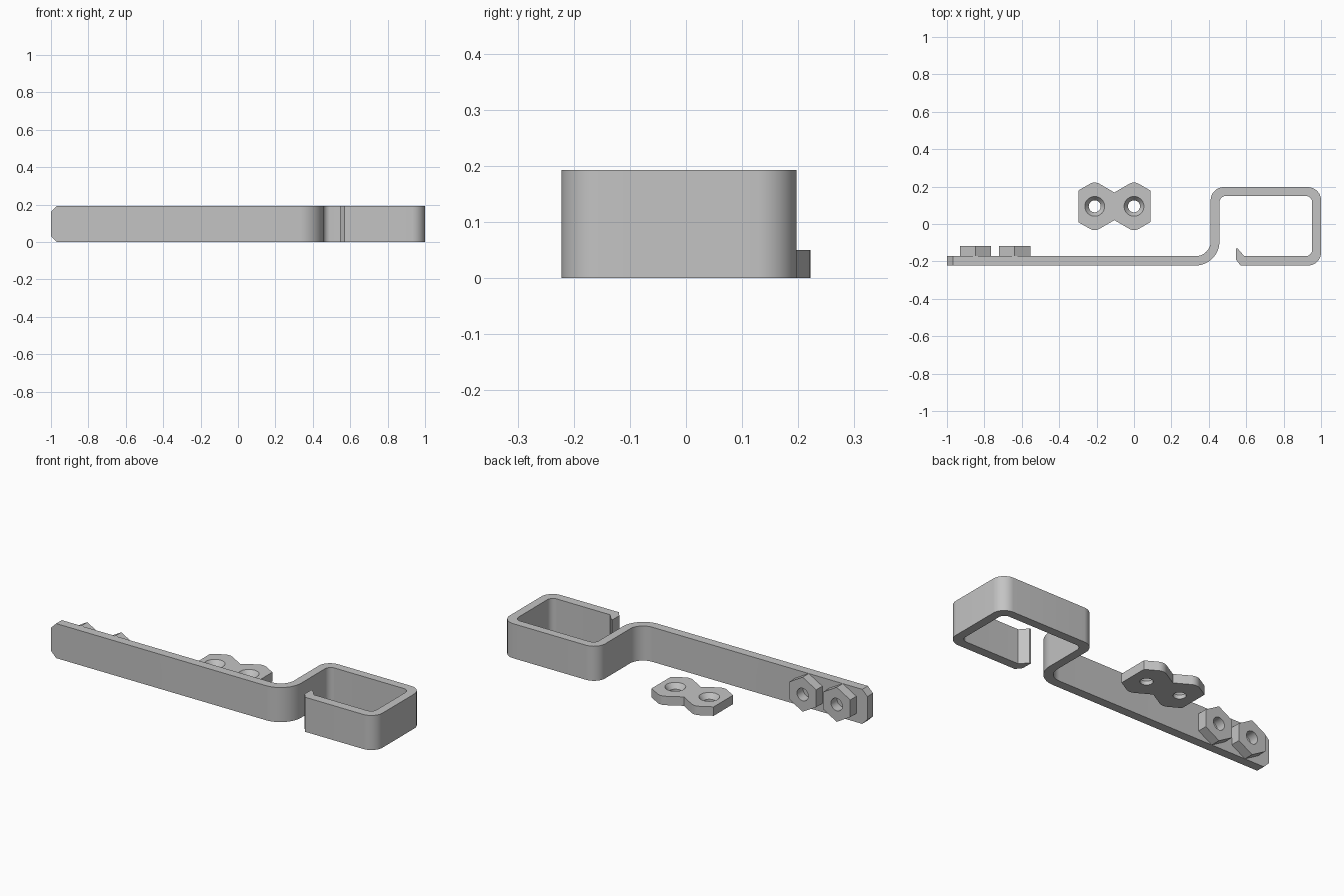
import bpy, bmesh, math
from mathutils import Matrix, Vector

if "Cube" in bpy.data.objects:
    bpy.data.objects.remove(bpy.data.objects["Cube"])

H = 0.193            # strip height
BACK = -0.172        # rear face of the straight strip
grey = bpy.data.materials.new("plain_grey")
grey.diffuse_color = (0.55, 0.55, 0.55, 1)
grey.use_nodes = True
grey.node_tree.nodes["Principled BSDF"].inputs["Base Color"].default_value = grey.diffuse_color


def finish(name, bm, smooth=True):
    bmesh.ops.recalc_face_normals(bm, faces=bm.faces)
    me = bpy.data.meshes.new(name)
    bm.to_mesh(me)
    bm.free()
    me.materials.append(grey)
    ob = bpy.data.objects.new(name, me)
    bpy.context.collection.objects.link(ob)
    if smooth:
        shade(ob)
    return ob


def select(ob):
    bpy.ops.object.select_all(action='DESELECT')
    ob.select_set(True)
    bpy.context.view_layer.objects.active = ob


def shade(ob):
    select(ob)
    bpy.ops.object.shade_smooth_by_angle(angle=math.radians(25))


def fillet(corners, steps=10):
    """Round each (x, y, radius) corner of a closed outline."""
    out = []
    for i, (x, y, r) in enumerate(corners):
        p = Vector((x, y))
        if r == 0:
            out.append(p)
            continue
        a = (Vector(corners[i - 1][:2]) - p).normalized()
        b = (Vector(corners[(i + 1) % len(corners)][:2]) - p).normalized()
        half = a.angle(b) / 2
        c = p + (a + b).normalized() * (r / math.sin(half))
        t0 = p + a * (r / math.tan(half)) - c
        t1 = p + b * (r / math.tan(half)) - c
        for k in range(steps + 1):
            out.append(c + t0.lerp(t1, k / steps).normalized() * r if 0 < k < steps
                       else c + (t0 if k == 0 else t1))
    return out


def extrude(points, height):
    bm = bmesh.new()
    f = bm.faces.new([bm.verts.new((p[0], p[1], 0)) for p in points])
    top = bmesh.ops.extrude_face_region(bm, geom=[f])
    bmesh.ops.translate(bm, vec=(0, 0, height),
                        verts=[v for v in top["geom"] if isinstance(v, bmesh.types.BMVert)])
    return bm


def lathe(bm, profile, centre, sides=40):
    """Closed solid of stacked rings given as (radius, z)."""
    rings = []
    for r, z in profile:
        rings.append([bm.verts.new((centre[0] + r * math.cos(2 * math.pi * k / sides),
                                    centre[1] + r * math.sin(2 * math.pi * k / sides), z))
                      for k in range(sides)])
    for lo, hi in zip(rings, rings[1:]):
        for k in range(sides):
            n = (k + 1) % sides
            bm.faces.new((lo[k], lo[n], hi[n], hi[k]))
    bm.faces.new(rings[0][::-1])
    bm.faces.new(rings[-1])


def drill(ob, profile, centres):
    bm = bmesh.new()
    for c in centres:
        lathe(bm, profile, c)
    cutter = finish("hole_cutter", bm, False)
    cutter.hide_render = True
    mod = ob.modifiers.new("holes", 'BOOLEAN')
    mod.operation, mod.solver, mod.object = 'DIFFERENCE', 'EXACT', cutter
    select(ob)
    bpy.ops.object.modifier_apply(modifier=mod.name)
    bpy.data.objects.remove(cutter)
    shade(ob)


# Bent strip: straight arm, neck, square loop and small catch lip
strip = extrude(fillet([
    (-1, -0.222, 0), (0.457, -0.222, 0.128),
    (0.457, 0.15, 0.035), (0.953, 0.15, 0.035), (0.953, BACK, 0.035),
    (0.59, BACK, 0), (0.553, -0.13, 0), (0.545, -0.13, 0),
    (0.545, -0.19, 0), (0.57, -0.222, 0),
    (1, -0.222, 0.07), (1, 0.197, 0.07), (0.41, 0.197, 0.07),
    (0.41, BACK, 0.08), (-1, BACK, 0)]), H)
# Chamfer the upper and lower corners of the free end
ends = [e for e in strip.edges
        if all(v.co.x < -0.999 for v in e.verts)
        and abs(e.verts[0].co.z - e.verts[1].co.z) < 1e-5]
bmesh.ops.bevel(strip, geom=ends, offset=0.032, segments=1, affect='EDGES')
finish("bent_strip", strip)

# Two hexagonal bosses on the rear of the arm, points up and down
R = H / 2
for i, x in enumerate((-0.848, -0.638)):
    hexagon = [(R * math.sin(k * math.pi / 3), R * math.cos(k * math.pi / 3))
               for k in range(6)]
    boss = finish("hex_boss_%d" % (i + 1), extrude(hexagon, 0.054), False)
    drill(boss, [(0.035, -0.02), (0.035, 0.08)], [(0, 0)])
    boss.data.transform(Matrix.Translation((x, BACK, R)) @ Matrix.Rotation(-math.pi / 2, 4, 'X'))

# Loose clamp plate: two joined hexagons with trimmed ends and countersunk holes
CX, CY = -0.105, 0.0945
quarter = [(0.192, 0.085, 0), (0.105, 0.135, 0.05), (0, 0.074, 0)]
outline = (quarter
           + [(-x, y, r) for x, y, r in quarter[1::-1]]
           + [(-x, -y, r) for x, y, r in quarter]
           + [(x, -y, r) for x, y, r in quarter[1::-1]])
plate = finish("clamp_plate",
               extrude([(p.x + CX, p.y + CY) for p in fillet(outline, 6)], 0.05), False)
drill(plate, [(0.032, -0.02), (0.032, 0.022), (0.053, 0.05), (0.053, 0.07)],
      [(CX - 0.105, CY), (CX + 0.105, CY)])
